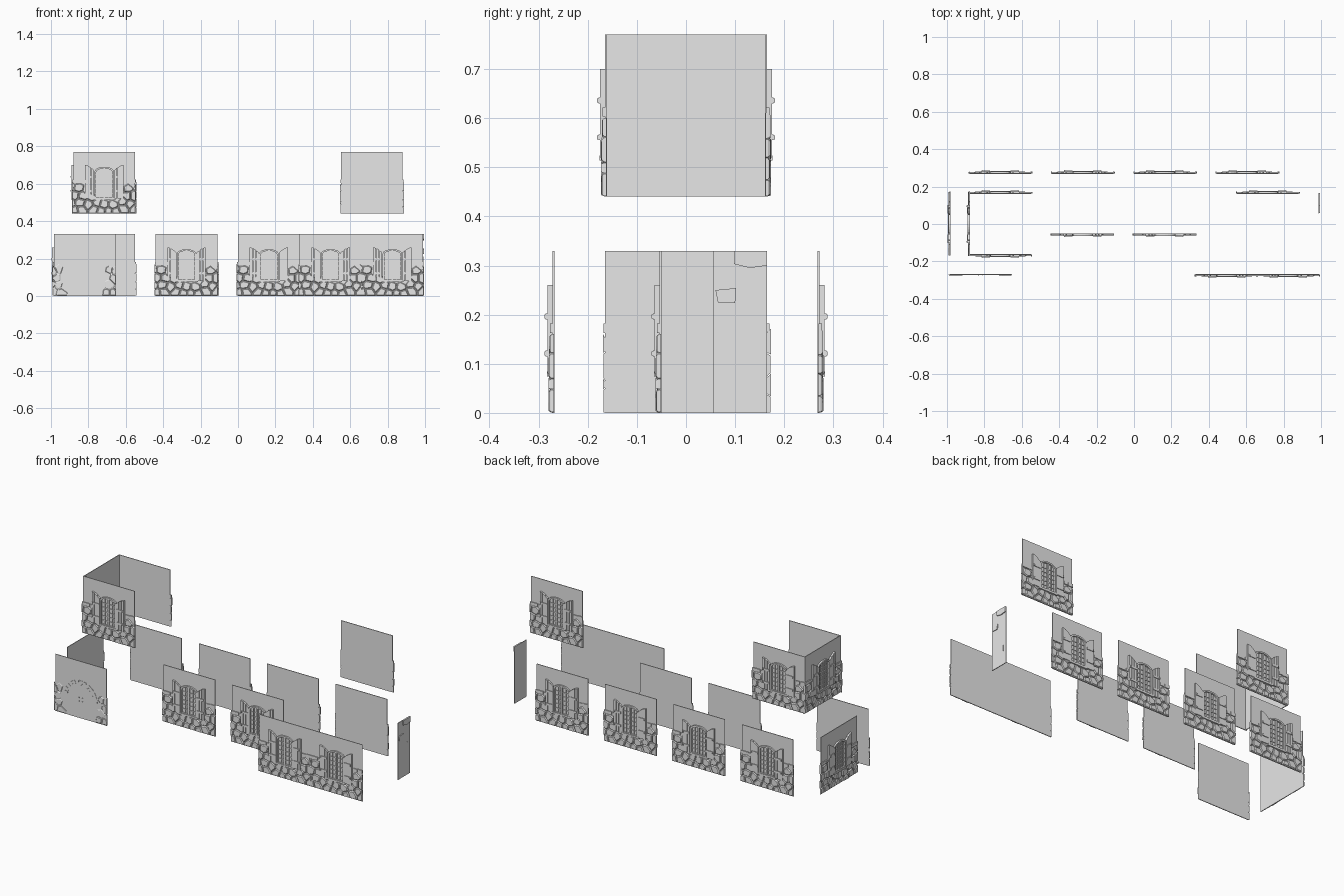
import bpy
import bmesh
import math
import random
from mathutils import Vector, Matrix

cube = bpy.data.objects.get("Cube")
if cube:
    bpy.data.objects.remove(cube, do_unlink=True)

grey = bpy.data.materials.new("plain_grey")
grey.use_nodes = True
grey.diffuse_color = (0.8, 0.8, 0.8, 1)
grey.node_tree.nodes["Principled BSDF"].inputs["Base Color"].default_value = (0.8, 0.8, 0.8, 1)

SIZE = 0.33
HALF = SIZE / 2
WALL = 0.004


def loft(bm, rings):
    """Solid through stacked rings of points."""
    rows = [[bm.verts.new(p) for p in ring] for ring in rings]
    n = len(rows[0])
    for a, b in zip(rows, rows[1:]):
        for i in range(n):
            j = (i + 1) % n
            bm.faces.new((a[i], a[j], b[j], b[i]))
    bm.faces.new(rows[0][::-1])
    bm.faces.new(rows[-1])


def plate(bm, outline, back, front):
    """Outline in (u, z) pushed outwards from back to front."""
    loft(bm, [[(u, -d, z) for u, z in outline] for d in (back, front)])


def box(bm, u0, u1, z0, z1, back, front):
    plate(bm, [(u0, z0), (u1, z0), (u1, z1), (u0, z1)], back, front)


def arch(half, base, spring, rise, steps=10):
    """Arched outline standing on base."""
    top = [(half * math.cos(math.pi * i / steps), spring + rise * math.sin(math.pi * i / steps))
           for i in range(steps + 1)]
    return [(-half, base), (half, base)] + top


def finish(bm, name):
    bmesh.ops.recalc_face_normals(bm, faces=bm.faces)
    mesh = bpy.data.meshes.new(name)
    bm.to_mesh(mesh)
    bm.free()
    mesh.materials.append(grey)
    return mesh


def clip(poly, mid, normal):
    """Keep the part of a polygon behind a line."""
    out = []
    for a, b in zip(poly, poly[1:] + poly[:1]):
        da, db = (a - mid).dot(normal), (b - mid).dot(normal)
        if da <= 0:
            out.append(a)
        if da * db < 0:
            out.append(a.lerp(b, da / (da - db)))
    return out


def build_stones(name, seed, keep, depth):
    """Rubble stones from jittered cells, each chamfered at the front."""
    rng = random.Random(seed)
    step = 0.045
    seeds = [Vector(((i - 3.5 + 0.5 * (k % 2) + rng.uniform(-0.3, 0.3)) * step,
                     (k + 0.4 + rng.uniform(-0.3, 0.3)) * step * 0.9))
             for k in range(6) for i in range(-1, 9)]
    bm = bmesh.new()
    for s in seeds:
        poly = [Vector(p) for p in ((-HALF - 0.008, 0), (HALF + 0.004, 0), (HALF + 0.004, 0.2), (-HALF - 0.008, 0.2))]
        for o in seeds:
            if o is not s and poly:
                poly = clip(poly, (s + o) / 2, o - s)
        if len(poly) < 3 or not keep(s.x, s.y):
            continue
        c = sum(poly, Vector((0, 0))) / len(poly)
        d = depth * rng.uniform(0.75, 1.0)
        rings = []
        for scale, y in ((0.95, 0.001), (0.93, 0.6 * d), (0.76, d)):
            rings.append([(c.x + (p.x - c.x) * scale, -y, c.y + (p.y - c.y) * scale) for p in poly])
        loft(bm, rings)
    return finish(bm, name)


def build_wall(width=SIZE):
    bm = bmesh.new()
    box(bm, -width / 2, width / 2, 0, SIZE, 0, WALL)
    return finish(bm, "wall_sheet")


def build_frame():
    # Arched surround, sill and glazing bars
    bm = bmesh.new()
    outer, inner = arch(0.052, 0.08, 0.225, 0.025), arch(0.043, 0.088, 0.222, 0.019)
    rows = [[bm.verts.new((u, -d, z)) for u, z in ring]
            for ring, d in ((outer, 0.002), (outer, 0.013), (inner, 0.013), (inner, 0.002))]
    n = len(outer)
    for r in range(4):
        a, b = rows[r], rows[(r + 1) % 4]
        for i in range(n):
            j = (i + 1) % n
            bm.faces.new((a[i], a[j], b[j], b[i]))
    box(bm, -0.06, 0.06, 0.074, 0.084, 0.002, 0.015)
    box(bm, -0.005, 0.005, 0.085, 0.24, 0.002, 0.012)
    for side in (-1, 1):
        box(bm, side * 0.024 - 0.0015, side * 0.024 + 0.0015, 0.085, 0.234, 0.002, 0.009)
    for k in range(1, 6):
        z = 0.085 + 0.025 * k
        box(bm, -0.044, 0.044, z - 0.0015, z + 0.0015, 0.002, 0.008)
    return finish(bm, "window_frame")


def build_shutters():
    # Open shutter leaves, highest at the outer edge
    bm = bmesh.new()
    for s in (-1, 1):
        lo, hi = 0.054, 0.104
        for k in range(3):
            a = lo + (hi - lo) * k / 3
            b = lo + (hi - lo) * (k + 1) / 3 - 0.0015
            za, zb = (0.232 + 0.028 * math.sin((u - lo) / (hi - lo) * math.pi / 2) for u in (a, b))
            plate(bm, [(s * a, 0.08), (s * b, 0.08), (s * b, zb), (s * a, za)], 0.003, 0.014)
        for z in (0.115, 0.19):
            box(bm, s * 0.055, s * 0.1, z, z + 0.012, 0.01, 0.0175)
            box(bm, s * 0.092, s * 0.098, z + 0.002, z + 0.01, 0.01, 0.02)
    return finish(bm, "window_shutters")


def build_blocks():
    # Flat cut blocks above the rubble at both sides
    bm = bmesh.new()
    for u0, u1, z0, z1 in ((-0.17, -0.12, 0.165, 0.182), (-0.118, -0.1, 0.165, 0.18),
                           (0.11, 0.135, 0.165, 0.18), (0.137, 0.168, 0.163, 0.182)):
        box(bm, u0, u1, z0, z1, 0.002, 0.009)
    return finish(bm, "side_blocks")


def build_door():
    # Flush arched door with a ring of thin arch stones
    bm = bmesh.new()
    plate(bm, arch(0.085, 0, 0.115, 0.078, 16), 0.002, 0.0045)
    count = 13
    for k in range(count):
        ring = []
        for r, t in ((0.086, 0.05), (0.106, 0.05), (0.106, 0.95), (0.086, 0.95)):
            a = math.pi * (k + t) / count
            ring.append((r * math.cos(a), 0.113 + r * math.sin(a)))
        plate(bm, ring, 0.002, 0.0055)
    for u in (-0.012, 0.012):
        for z in (0.095, 0.115):
            box(bm, u - 0.002, u + 0.002, z, z + 0.005, 0.002, 0.007)
    return finish(bm, "arched_door")


def build_patches():
    # Broken plaster patches and cracks on the narrow wall
    bm = bmesh.new()
    plate(bm, [(-0.012, 0.33), (-0.012, 0.303), (0.02, 0.295), (0.055, 0.3), (0.055, 0.33)], 0.002, 0.009)
    plate(bm, [(-0.05, 0.25), (-0.045, 0.225), (-0.01, 0.224), (-0.008, 0.254)], 0.002, 0.008)
    for u, z0, z1 in ((-0.02, 0.003, 0.2), (0.033, 0.078, 0.112), (-0.002, 0.172, 0.21), (0.03, 0.175, 0.19)):
        box(bm, u - 0.002, u + 0.002, z0, z1, 0.002, 0.005)
    return finish(bm, "plaster_patches")


def place(meshes, x, y, z, degrees):
    for mesh in meshes:
        obj = bpy.data.objects.new(mesh.name, mesh)
        bpy.context.collection.objects.link(obj)
        obj.matrix_world = Matrix.Translation((x, y, z)) @ Matrix.Rotation(math.radians(degrees), 4, "Z")


wall = build_wall()
blocks = build_blocks()
stones = build_stones("rubble_stones", 4, lambda u, z: z < 0.09 or (abs(u) > 0.105 and z < 0.15), 0.012)
door_stones = build_stones("door_stones", 9, lambda u, z: abs(u) > 0.115 and z < 0.18, 0.007)
window_panel = [wall, stones, blocks, build_frame(), build_shutters()]

# Lower window panels: rear, middle, front and side
for x in (-0.715, -0.275, 0.165, 0.605):
    place(window_panel, x, 0.268, 0, 180)
for x in (-0.275, 0.165):
    place(window_panel, x, -0.05, 0, 0)
for x in (0.495, 0.825):
    place(window_panel, x, -0.268, 0, 0)
place(window_panel, -0.98, 0, 0, -90)

# Upper window panels: a three-sided corner and a single sheet
UPPER = 0.44
place(window_panel, -0.715, -0.161, UPPER, 0)
place(window_panel, -0.715, 0.161, UPPER, 180)
place(window_panel, 0.715, 0.161, UPPER, 180)
place(window_panel, -0.876, 0, UPPER, -90)

# Door panel and narrow end panel
place([wall, door_stones, build_door()], -0.82, -0.268, 0, 0)
place([build_wall(0.11), build_patches()], 0.986, 0.11, 0, 90)
